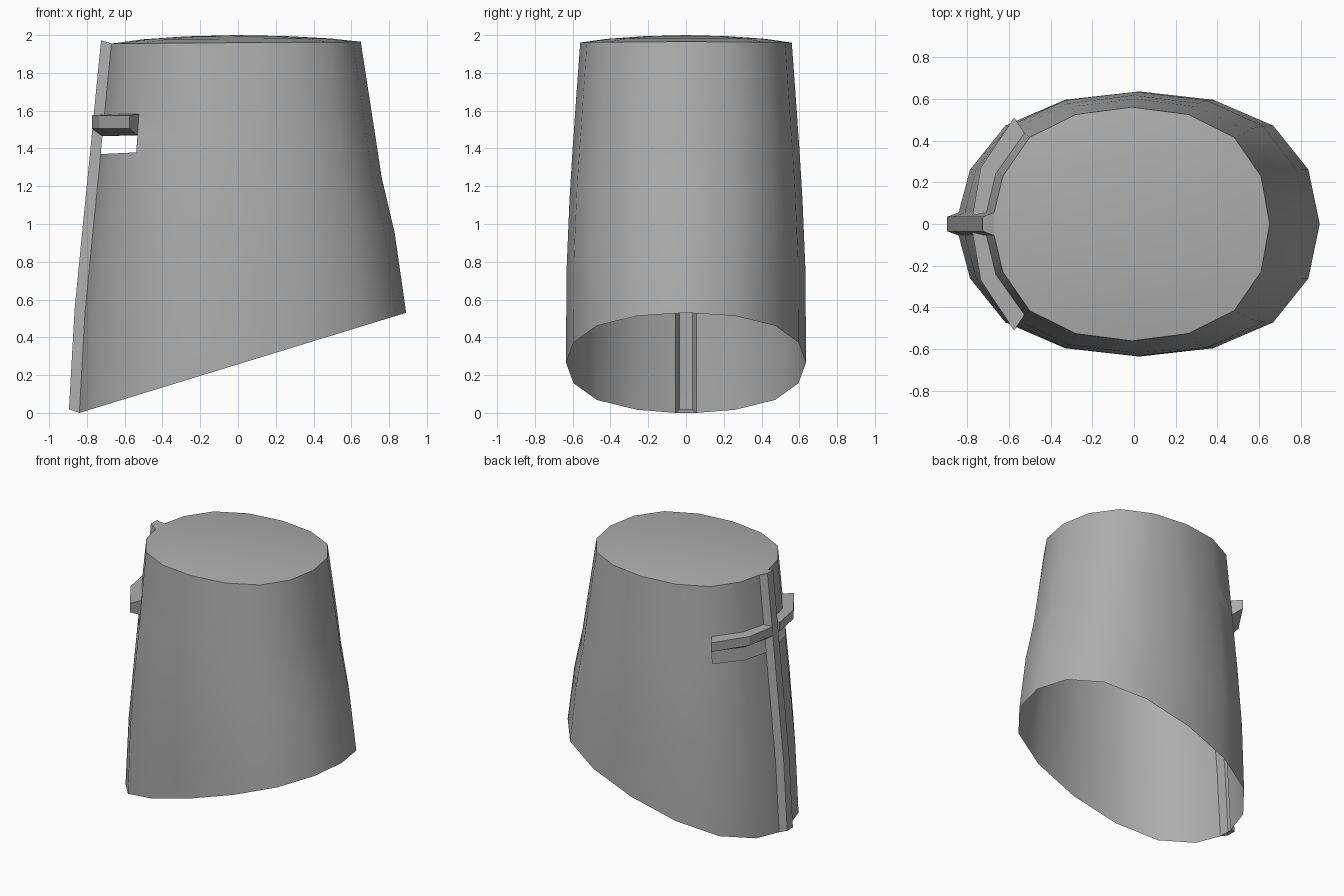
import bpy, bmesh, math

if "Cube" in bpy.data.objects:
    bpy.data.objects.remove(bpy.data.objects["Cube"])

# Rows of the shell: left x, left z, right x, right z, half depth
ROWS = [(-.84, 0, .89, .53, .635), (-.81, .53, .83, .95, .633),
        (-.764, 1.0, .76, 1.25, .617), (-.727, 1.37, .731, 1.44, .60),
        (-.718, 1.465, .722, 1.50, .594), (-.707, 1.58, .706, 1.60, .587),
        (-.67, 1.955, .65, 1.965, .56)]
# Slightly squared quarter of a 16-sided oval
QUARTER = [0, .41, .742, .937, 1]
SPLIT, DEPTH = .055, .055
COLS = 17

# Dark grey steel
steel = bpy.data.materials.new("steel")
steel.diffuse_color = (.42, .42, .42, 1)
steel.use_nodes = True
steel.node_tree.nodes["Principled BSDF"].inputs["Base Color"].default_value = steel.diffuse_color


def wall(row, col):
    """Point on the shell; columns run from the front seam round and back."""
    xl, zl, xr, zr, b = ROWS[row]
    k = min(col, 16 - col)
    c = QUARTER[4 - k] if k <= 4 else -QUARTER[k - 4]
    s = QUARTER[k] if k <= 4 else QUARTER[8 - k]
    x = (xl + xr) / 2 - c * (xr - xl) / 2
    y = (SPLIT if k == 0 else b * s) * (1 if col <= 8 else -1)
    return x, y, zl + (zr - zl) * (x - xl) / (xr - xl)


def make(name, verts, faces, angle=30):
    me = bpy.data.meshes.new(name)
    bm = bmesh.new()
    vs = [bm.verts.new(v) for v in verts]
    for f in faces:
        bm.faces.new([vs[i] for i in f])
    loose = [v for v in bm.verts if not v.link_faces]
    bmesh.ops.delete(bm, geom=loose, context='VERTS')
    bmesh.ops.recalc_face_normals(bm, faces=bm.faces[:])
    bm.to_mesh(me)
    bm.free()
    me.materials.append(steel)
    ob = bpy.data.objects.new(name, me)
    bpy.context.collection.objects.link(ob)
    bpy.ops.object.select_all(action='DESELECT')
    ob.select_set(True)
    bpy.context.view_layer.objects.active = ob
    bpy.ops.object.shade_smooth_by_angle(angle=math.radians(angle))
    return ob


def strips(n, m):
    """Quads joining n sections of m points each."""
    return [(i * m + j, i * m + j + 1, (i + 1) * m + j + 1, (i + 1) * m + j)
            for i in range(n - 1) for j in range(m - 1)]


# Shell, open below, with the eye slits and brow bar bands left out
verts = [wall(r, c) for r in range(len(ROWS)) for c in range(COLS)]
faces = [f for f in strips(len(ROWS), COLS)
         if not (f[0] // COLS in (3, 4) and f[0] % COLS in (0, 1, 14, 15))]
make("helmet_shell", verts, faces)

# Domed lid
rim = [wall(6, c) for c in range(COLS)]
verts = []
for scale, rise in ((1, 0), (.75, .5), (.4, .85)):
    verts += [(-.01 + (x + .01) * scale, y * scale, z + (2 - z) * rise)
              for x, y, z in rim]
verts.append((-.01, 0, 2))
faces = strips(3, COLS)
faces += [(r * COLS + 16, r * COLS, (r + 1) * COLS, (r + 1) * COLS + 16)
          for r in range(2)]
faces += [(2 * COLS + c, 2 * COLS + (c + 1) % COLS, 3 * COLS)
          for c in range(COLS)]
make("lid", verts, faces)

# Hollow vertical ridge down the face, closed at both ends
verts = []
for xl, zl, *_ in ROWS:
    verts += [(xl, SPLIT, zl), (xl - DEPTH, .035, zl + .018),
              (xl - DEPTH, -.035, zl + .018), (xl, -SPLIT, zl)]
top = 4 * (len(ROWS) - 1)
make("face_ridge", verts,
     strips(len(ROWS), 4) + [range(4), range(top, top + 4)], 20)

# Brow bars over the eye slits, mirrored
OUT = [(-.77, .04), (-.73, .27), (-.57, .51)]
for side, label in ((1, "back"), (-1, "front")):
    verts = []
    for c, (ox, oy) in enumerate(OUT):
        section = [wall(5, c), (ox - .004, oy, 1.575),
                   (ox - .004, oy, 1.505), wall(4, c)]
        verts += [(x, y * side, z) for x, y, z in section]
    make("brow_bar_" + label, verts, strips(3, 4) + [(8, 9, 10, 11)], 20)
